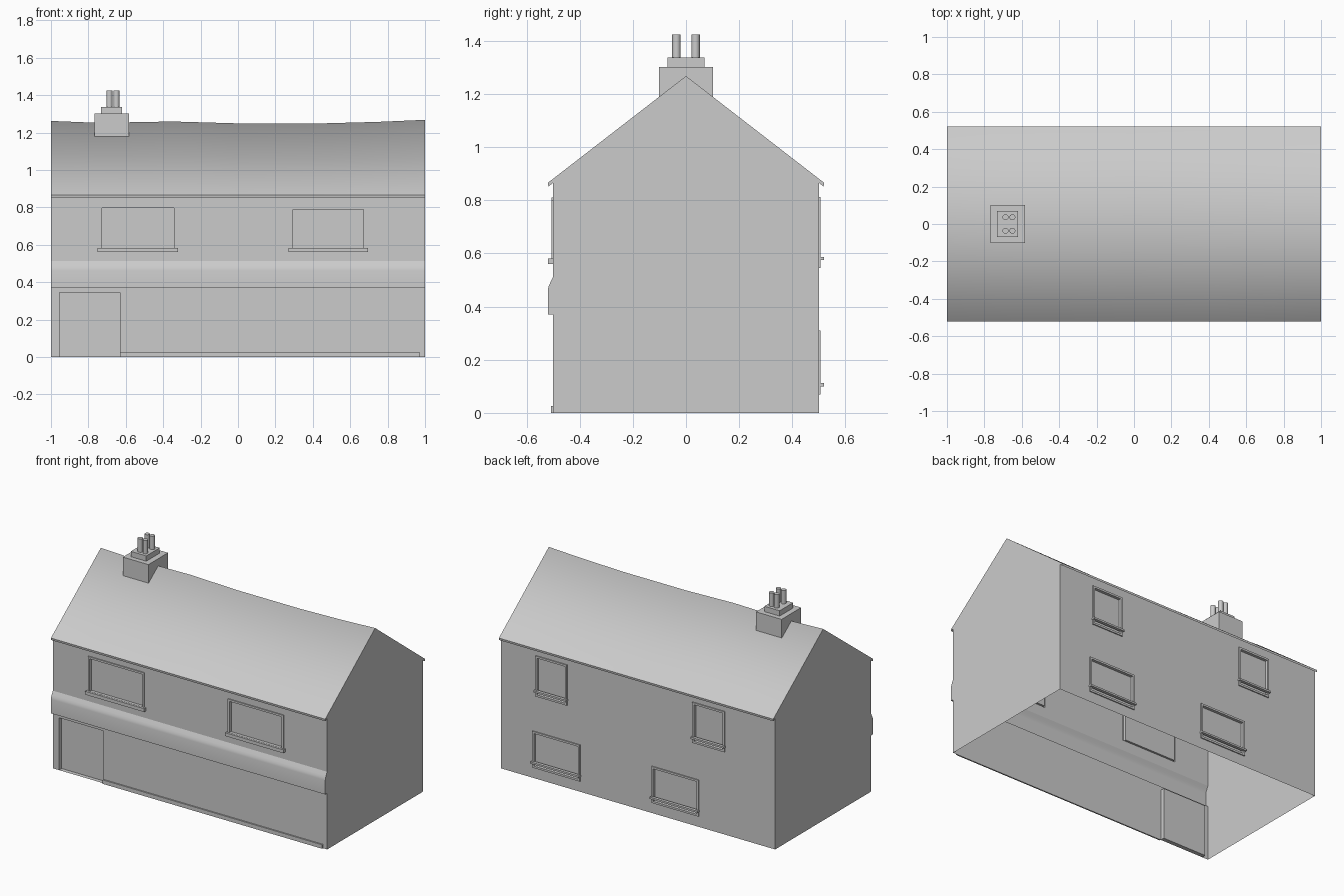
import bpy
import math

cube = bpy.data.objects.get("Cube")
if cube:
    bpy.data.objects.remove(cube)

GREY = (0.6, 0.6, 0.6, 1)
mat = bpy.data.materials.new("plain grey")
mat.use_nodes = True
mat.diffuse_color = GREY
mat.node_tree.nodes["Principled BSDF"].inputs["Base Color"].default_value = GREY

WALL, EAVE, OVER = 0.5, 0.866, 0.52
RIDGE = [(-1, 1.262), (-0.75, 1.252), (-0.35, 1.259), (0, 1.249),
         (0.45, 1.249), (0.75, 1.257), (1, 1.268)]


def make(name, verts, faces, smooth=0):
    mesh = bpy.data.meshes.new(name)
    mesh.from_pydata(verts, [], faces)
    mesh.materials.append(mat)
    if smooth:
        mesh.shade_smooth()
        mesh.set_sharp_from_angle(angle=math.radians(smooth))
    obj = bpy.data.objects.new(name, mesh)
    bpy.context.collection.objects.link(obj)
    return obj


def loft(name, loops, closed=False, cap=False, smooth=0):
    """Skin a row of equal point loops; optionally fill the last one."""
    n = len(loops[0])
    faces = []
    for k in range(len(loops) - 1):
        for j in range(n if closed else n - 1):
            i = (j + 1) % n
            faces.append((k * n + j, k * n + i, k * n + n + i, k * n + n + j))
    if cap:
        faces.append([(len(loops) - 1) * n + j for j in range(n)])
    return make(name, [p for loop in loops for p in loop], faces, smooth)


def rect(x0, x1, z0, z1, side, out, inset=0):
    """Rectangle parallel to a long wall, counter-clockwise from outside."""
    a, b = (x0 + inset, x1 - inset) if side < 0 else (x1 - inset, x0 + inset)
    lo, hi, y = z0 + inset, z1 - inset, side * (WALL + out)
    return [(a, y, lo), (b, y, lo), (b, y, hi), (a, y, hi)]


def box(name, x0, x1, y0, y1, z0, z1):
    lower, upper = [[(x0, y0, z), (x1, y0, z), (x1, y1, z), (x0, y1, z)] for z in (z0, z1)]
    obj = loft(name, [lower, upper], closed=True, cap=True)
    loft(name + "_underside", [lower[:2], lower[:1:-1]]).data.flip_normals()
    return obj


def wall(name, side, z0, z1, holes):
    """Thin wall with rectangular openings left out."""
    xs = sorted({-1, 1, *[h[0] for h in holes], *[h[1] for h in holes]})
    zs = sorted({z0, z1, *[h[2] for h in holes], *[h[3] for h in holes]})
    verts, faces = [], []
    for xa, xb in zip(xs, xs[1:]):
        for za, zb in zip(zs, zs[1:]):
            mx, mz = (xa + xb) / 2, (za + zb) / 2
            if any(h[0] < mx < h[1] and h[2] < mz < h[3] for h in holes):
                continue
            faces.append(range(len(verts), len(verts) + 4))
            verts += rect(xa, xb, za, zb, side, 0)
    make(name, verts, [tuple(f) for f in faces])


def window(name, hole, side, sill_z, sill_h, extra):
    """Raised frame around a recessed pane, with a projecting sill."""
    steps = [(0, 0), (0.007, 0), (0.007, 0.013), (-0.012, 0.013)]
    loft(name, [rect(*hole, side, out, inset) for out, inset in steps], True, True)
    ys = sorted((side * WALL, side * OVER))
    box(name + "_sill", hole[0] - extra, hole[1] + extra, *ys, sill_z, sill_z + sill_h)


def strip(name, profile, smooth=0):
    """Run a (y, z) profile along the whole length of the building."""
    return loft(name, [[(x, y, z) for y, z in profile] for x in (-1, 1)], smooth=smooth)


# Long walls and their openings
front_holes = [(-0.74, -0.33, 0.57, 0.81), (0.28, 0.685, 0.57, 0.802)]
back_holes = [(0.515, 0.745, 0.545, 0.812), (-0.635, -0.40, 0.545, 0.812),
              (0.42, 0.768, 0.07, 0.31), (-0.445, -0.103, 0.07, 0.31)]
door = (-0.955, -0.63, 0, 0.345)
wall("front_lower_wall", -1, 0, 0.37, [door])
wall("front_upper_wall", -1, 0.512, EAVE, front_holes)
wall("back_wall", 1, 0, EAVE, back_holes)

for i, hole in enumerate(front_holes):
    window(f"front_window_{i + 1}", hole, -1, 0.56, 0.022, 0.01)
for i, hole in enumerate(back_holes):
    window(f"back_window_{i + 1}", hole, 1, hole[2] + 0.03, 0.012, 0.004)

# Recessed door and base strip
loft("door", [rect(*door, -1, 0), rect(*door, -1, -0.028)], True, True)
box("base_strip", door[1], 0.97, -WALL - 0.009, -WALL, 0, 0.026)

# Rounded band above the ground floor
band = [(-WALL, 0.512), (-0.511, 0.49), (-0.517, 0.477), (-OVER, 0.463),
        (-OVER, 0.37), (-WALL, 0.37)]
strip("front_band", band, smooth=30)

# Eaves
eave = [(OVER, EAVE), (OVER - 0.002, 0.852), (WALL, EAVE)]
strip("front_eave", [(-y, z) for y, z in eave])
strip("back_eave", eave[::-1])

# Gable ends
for name, x, top in (("right_gable", -1, RIDGE[0][1]), ("left_gable", 1, RIDGE[-1][1])):
    outline = [(-WALL, 0), (WALL, 0), (WALL, EAVE), *eave[1::-1], (0, top),
               *[(-y, z) for y, z in eave], *band]
    points = [(x, y, z) for y, z in outline]
    make(name, points if x > 0 else points[::-1], [tuple(range(len(points)))])

# Sagging roof, shaded softly across the ridge
loft("roof", [[(x, -OVER, EAVE), (x, 0, z), (x, OVER, EAVE)] for x, z in reversed(RIDGE)],
     smooth=120)

# Chimney stack with four pots
box("chimney_stack", -0.768, -0.582, -0.102, 0.102, 1.18, 1.302)
box("chimney_cap", -0.732, -0.62, -0.07, 0.07, 1.302, 1.337)
for x in (-0.687, -0.65):
    for y in (-0.036, 0.036):
        rings = [[(x + 0.016 * math.cos(a * math.tau / 16), y + 0.016 * math.sin(a * math.tau / 16), z)
                  for a in range(16)] for z in (1.337, 1.425)]
        loft("chimney_pot", rings, True, True, smooth=30)
